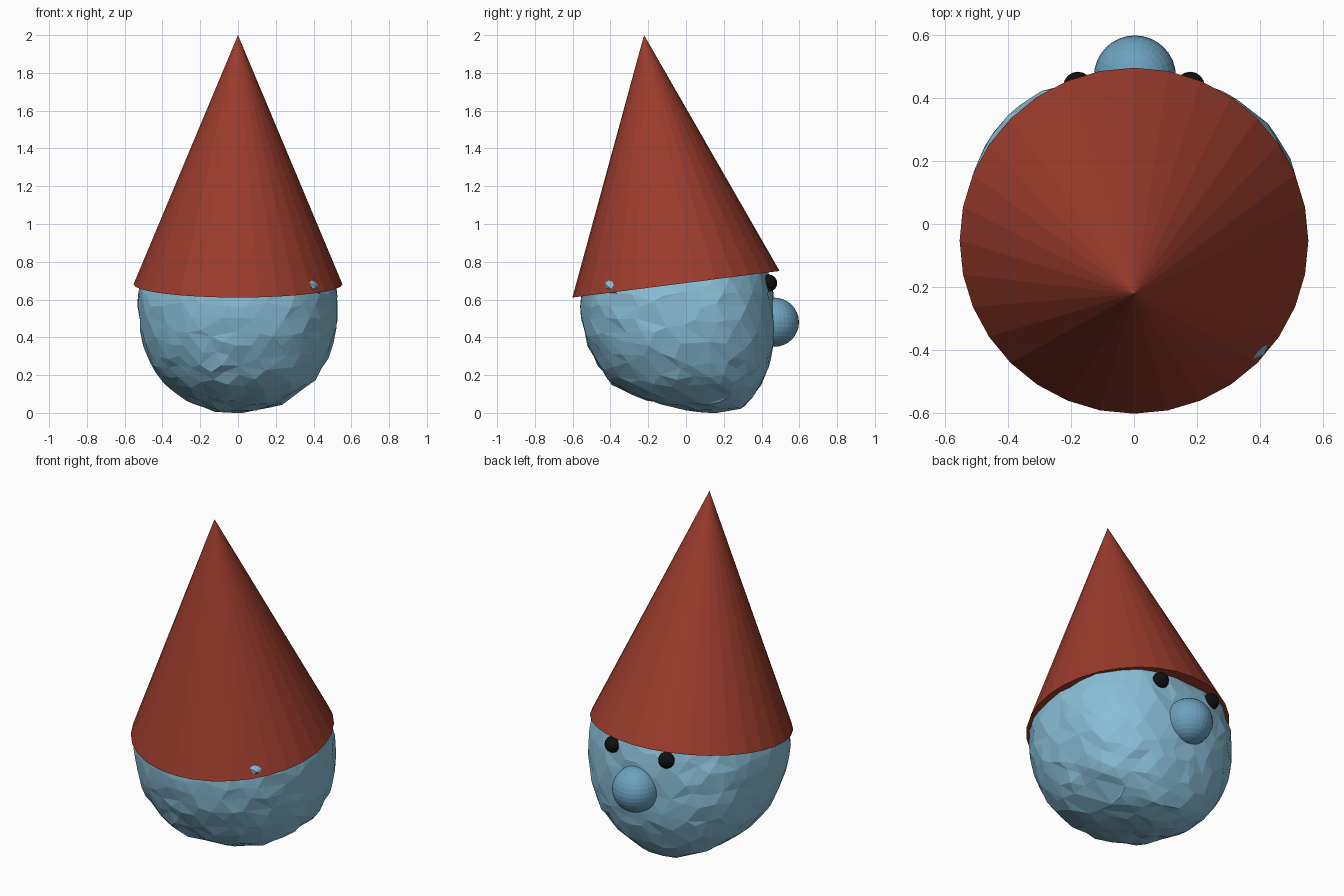
import bpy, math, random
from mathutils import Vector

if "Cube" in bpy.data.objects:
    bpy.data.objects.remove(bpy.data.objects["Cube"])

random.seed(4)

def paint(obj, name, rgb):
    mat = bpy.data.materials.get(name) or bpy.data.materials.new(name)
    mat.diffuse_color = (*rgb, 1)
    mat.use_nodes = True
    mat.node_tree.nodes["Principled BSDF"].inputs["Base Color"].default_value = mat.diffuse_color
    obj.data.materials.append(mat)

# Head outline: z, half width, back y, front y
PROFILE = [
    (0.00, 0.00, 0.13, 0.13), (0.01, 0.10, 0.04, 0.23), (0.03, 0.18, -0.05, 0.30),
    (0.07, 0.27, -0.21, 0.35), (0.15, 0.39, -0.40, 0.40), (0.25, 0.455, -0.465, 0.44),
    (0.35, 0.50, -0.515, 0.46), (0.45, 0.525, -0.545, 0.468), (0.55, 0.53, -0.56, 0.468),
    (0.65, 0.525, -0.56, 0.46), (0.75, 0.49, -0.53, 0.44), (0.85, 0.41, -0.45, 0.35),
    (0.95, 0.26, -0.33, 0.19), (1.00, 0.00, -0.07, -0.07)]

def outline(z):
    for lo, hi in zip(PROFILE, PROFILE[1:]):
        if z <= hi[0]:
            t = (z - lo[0]) / (hi[0] - lo[0])
            return [p + (q - p) * t for p, q in zip(lo[1:], hi[1:])]
    return PROFILE[-1][1:]

# Head: faceted, slightly lumpy ball shaped to the outline
bpy.ops.mesh.primitive_ico_sphere_add(subdivisions=4, radius=1)
head = bpy.context.object
head.name = "head"
for v in head.data.vertices:
    z = min(max(0.5 + 0.5 * v.co.z, 0), 1)
    half, back, front = outline(z)
    a, b, cy = half, (front - back) / 2, (front + back) / 2
    ang = math.atan2(v.co.y, v.co.x)
    c, s = abs(math.cos(ang)), abs(math.sin(ang))
    n = 2.5 if v.co.y > 0 else 2.2
    r = ((c / a) ** n + (s / b) ** n) ** (-1 / n) if a > 1e-4 and b > 1e-4 else 0
    r *= 1 + random.uniform(-0.014, 0.010)
    z += random.uniform(-0.012, 0.012)
    v.co = (r * math.cos(ang), cy + r * math.sin(ang), max(z, 0))

# Small lump that pokes through the hat brim
spot = Vector((0.41, -0.41, 0.67))
min(head.data.vertices, key=lambda v: (v.co - spot).length).co = spot + Vector((0.003, -0.005, 0))
dec = head.modifiers.new("irregular_facets", "DECIMATE")
dec.ratio = 0.7
paint(head, "light_blue", (0.25, 0.52, 0.68))

# Hat: tall cone leaning back
base, tip = Vector((0, -0.053, 0.681)), Vector((0, -0.222, 2.0))
axis = tip - base
bpy.ops.mesh.primitive_cone_add(vertices=32, radius1=0.553, radius2=0, depth=axis.length,
                                location=(base + tip) / 2,
                                rotation=(math.atan2(-axis.y, axis.z), 0, 0))
hat = bpy.context.object
hat.name = "hat"
paint(hat, "red", (0.33, 0.045, 0.025))

# Nose
bpy.ops.mesh.primitive_uv_sphere_add(segments=32, ring_count=16, radius=0.13,
                                     location=(0.003, 0.468, 0.48))
nose = bpy.context.object
nose.name = "nose"
paint(nose, "mid_blue", (0.15, 0.36, 0.52))

# Eyes
for side, x in (("left", -0.178), ("right", 0.178)):
    bpy.ops.mesh.primitive_uv_sphere_add(segments=16, ring_count=8, radius=0.046,
                                         location=(x, 0.437, 0.687))
    eye = bpy.context.object
    eye.name = side + "_eye"
    paint(eye, "black", (0.005, 0.005, 0.005))
